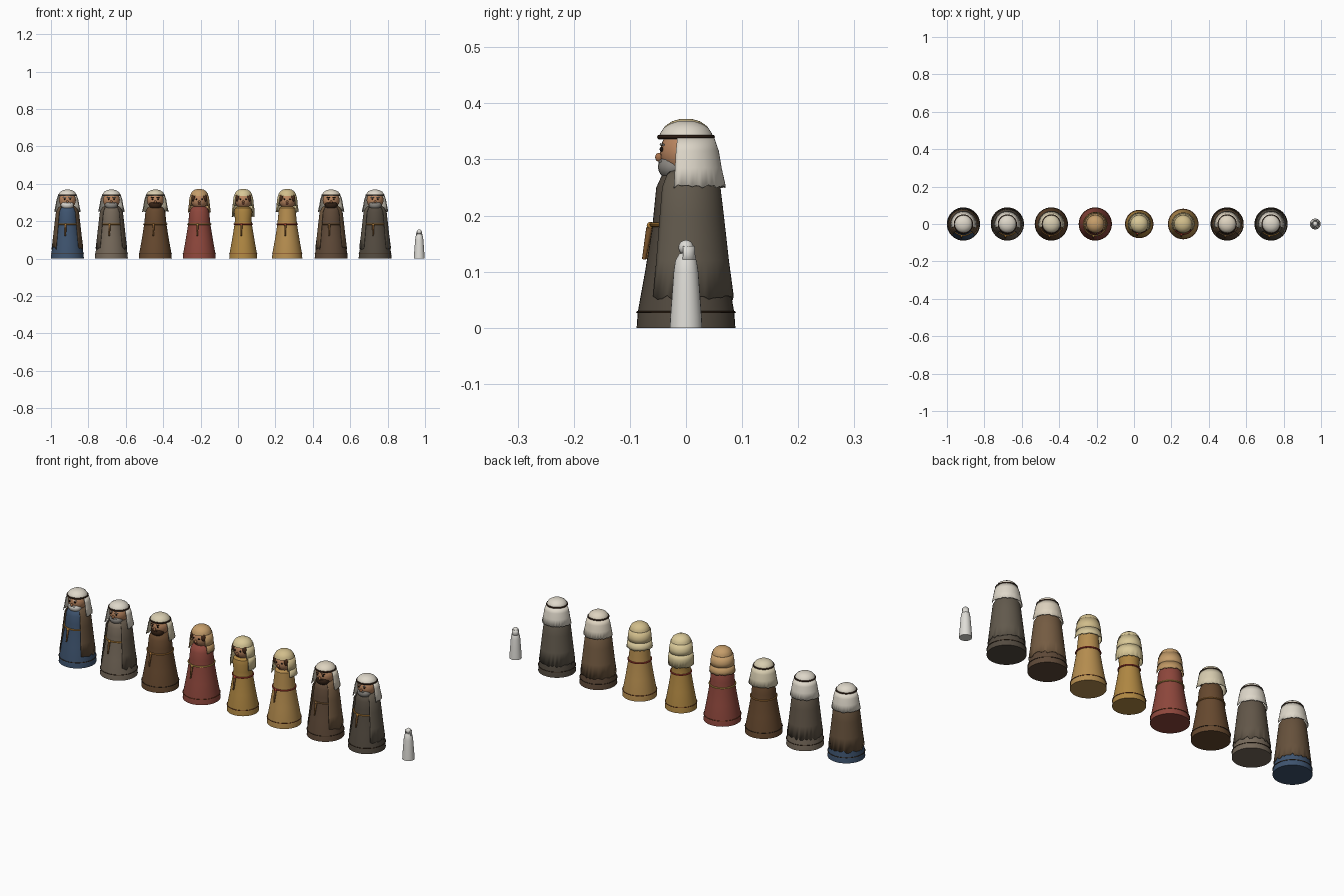
import bpy, bmesh, math, random
from mathutils import Vector

if "Cube" in bpy.data.objects:
    bpy.data.objects.remove(bpy.data.objects["Cube"])

random.seed(4)
MATS = {}


def material(code):
    if code not in MATS:
        rgb = [(int(code[i:i + 2], 16) / 255) ** 2.2 for i in (0, 2, 4)]
        MATS[code] = bpy.data.materials.new("colour_" + code)
        MATS[code].diffuse_color = (*rgb, 1)
    return MATS[code]


def finish(ob, name, color, smooth=True):
    ob.name = name
    ob.data.materials.append(material(color))
    if smooth:
        bpy.ops.object.select_all(action='DESELECT')
        ob.select_set(True)
        bpy.context.view_layer.objects.active = ob
        bpy.ops.object.shade_smooth_by_angle(angle=math.radians(40))
    return ob


def lathe(name, x, profile, color, gap=0, jag=0, thick=0, n=40):
    """Turn a (radius, z) profile; gap is the half angle left open at the front."""
    bm = bmesh.new()
    g = math.radians(gap)
    count = n + 1 if gap else n
    rows = []
    for k, (r, z) in enumerate(profile):
        row = []
        for i in range(count):
            a = g + (2 * math.pi - 2 * g) * i / n
            dz = random.uniform(-jag, jag) if k == 0 else 0
            row.append(bm.verts.new((r * math.sin(a), -r * math.cos(a), z + dz)))
        rows.append(row)
    for lo, hi in zip(rows, rows[1:]):
        for i in range(n):
            j = (i + 1) % count
            bm.faces.new((lo[i], lo[j], hi[j], hi[i]))
    if not gap and not thick:
        bm.faces.new(rows[0][::-1])
    bmesh.ops.remove_doubles(bm, verts=bm.verts, dist=1e-5)
    bmesh.ops.recalc_face_normals(bm, faces=bm.faces)
    me = bpy.data.meshes.new(name)
    bm.to_mesh(me)
    bm.free()
    ob = bpy.data.objects.new(name, me)
    ob.location.x = x
    bpy.context.collection.objects.link(ob)
    if thick:
        mod = ob.modifiers.new("thickness", 'SOLIDIFY')
        mod.thickness, mod.offset = thick, 0
    return finish(ob, name, color)


def ball(name, loc, scale, color, seg=20):
    bpy.ops.mesh.primitive_uv_sphere_add(segments=seg, ring_count=seg // 2 + 2, radius=1, location=loc)
    ob = bpy.context.object
    ob.scale = scale if isinstance(scale, tuple) else (scale,) * 3
    return finish(ob, name, color)


def ring(name, x, z, r, t, color):
    bpy.ops.mesh.primitive_torus_add(major_segments=40, minor_segments=8, major_radius=r,
                                     minor_radius=t, location=(x, 0, z))
    return finish(bpy.context.object, name, color)


def rod(name, a, b, r1, r2, color):
    a, b = Vector(a), Vector(b)
    d = b - a
    bpy.ops.mesh.primitive_cone_add(vertices=10, radius1=r1, radius2=r2, depth=d.length,
                                    location=(a + b) / 2)
    ob = bpy.context.object
    ob.rotation_euler = d.to_track_quat('Z', 'Y').to_euler()
    return finish(ob, name, color)


SKIN = "B98560"


def body(p, x, w, robe, belt, hem):
    # robe, hem, belt with knot and tail, head and face
    lathe(p + "robe", x, [(w, 0), (w - .002, .028), (w - .015, .10), (w - .028, .18), (w - .031, .21),
                          (w - .035 if w > .08 else w - .026, .25), (.044, .27), (.026, .282), (0, .284)], robe)
    ring(p + "hem", x, .028, w - .001, .0018, hem)
    r = w - .028
    ring(p + "belt", x, .184, r + .001, .004, belt)
    ball(p + "belt_knot", (x - .01, -r - .003, .182), .007, belt, 12)
    rod(p + "belt_tail", (x - .011, -r - .015, .122), (x - .01, -r - .005, .178), .0035, .006, "7A5530")
    ball(p + "head", (x, 0, .313), (.045, .046, .047), SKIN, 28)
    ball(p + "nose", (x, -.048, .304), (.006, .007, .008), "A8724E", 12)
    for s in (-1, 1):
        ball(p + "eye", (x + s * .015, -.0425, .318), .0045, "1E1814", 10)


def man(i, x, robe, coat, cloth, beard, belt):
    p = f"man_{i}_"
    body(p, x, .088, robe, belt, "3A2C20")
    if coat:  # open coat with ragged lower edge
        lathe(p + "coat", x, [(.083, .056), (.075, .12), (.066, .20), (.060, .25), (.048, .272), (.034, .282)],
              coat, gap=46, jag=.008, thick=.003)
    # beard and moustache
    ball(p + "beard", (x, -.022, .287), (.034, .028, .025), beard)
    ball(p + "moustache", (x, -.044, .296), (.016, .005, .004), beard, 12)
    for s in (-1, 1):
        rod(p + "brow", (x + s * .007, -.045, .327), (x + s * .023, -.040, .326), .002, .002, beard)
    # head cloth: cap, cord and hanging drape
    lathe(p + "cap", x, [(.049, .336), (.046, .347), (.039, .357), (.026, .365), (.012, .3685), (0, .369)], cloth)
    ring(p + "head_cord", x, .340, .0475, .004, "3B2A20")
    lathe(p + "head_drape", x, [(.069, .252), (.062, .285), (.057, .315), (.049, .338)], cloth,
          gap=72, jag=.003, thick=.003)


def woman(i, x, w, robe, veil, drape, belt, length):
    p = f"woman_{i}_"
    body(p, x, w, robe, belt, "6A3A22")
    # rounded veil, open around the face
    lathe(p + "veil_top", x, [(.048, .336), (.045, .348), (.038, .359), (.025, .368), (.011, .372), (0, .3725)], veil)
    lathe(p + "veil_side", x, [(.055, .282), (.054, .305), (.048, .338)], veil, gap=52, thick=.003)
    lathe(p + "veil_drape", x, [(.060, length), (.0585, .262), (.055, .286)], drape,
          gap=60, jag=.003, thick=.003)
    # hair line and mouth
    for s in (-1, 1):
        ball(p + "hair", (x + s * .031, -.026, .325), (.012, .014, .020), "4A3020", 12)
    ball(p + "mouth", (x, -.043, .292), (.008, .004, .002), "8A3F35", 10)


STEP = .235
xs = [-.912 + STEP * i for i in range(8)]
man(1, xs[0], "40546E", "66523E", "DDD6C8", "DCD8D0", "AE7C3A")
man(2, xs[1], "74685A", "62574A", "DDD6C8", "8E8A84", "AE7C3A")
man(3, xs[2], "664A32", None, "D6CBAE", "3A281C", "9C6C38")
woman(4, xs[3], .088, "8C483E", "C49C6A", "BE9664", "B8904A", .25)
woman(5, xs[4], .075, "AE8644", "D8C796", "D8C796", "A03C30", .225)
woman(6, xs[5], .081, "B48C50", "D0BC8A", "D6C698", "A03C30", .25)
man(7, xs[6], "5E4A3A", "745C44", "DDD2BE", "35261C", "7A5A38")
man(8, xs[7], "544C42", "625A4E", "DDD6C8", "8A8680", "AE7C3A")

# small white pillar figure
px = .969
lathe("pillar_body", px, [(.029, 0), (.028, .02), (.025, .06), (.022, .10), (.019, .120), (.012, .132), (0, .136)],
      "DEDCD6", n=24)
ball("pillar_head", (px, 0, .143), .0135, "DEDCD6", 16)
lathe("pillar_veil", px, [(.0175, .118), (.015, .133), (.0145, .146)], "DEDCD6", gap=70, thick=.002, n=20)

for m in bpy.data.materials:
    if m.users and not m.is_grease_pencil:
        m.use_nodes = True
        m.node_tree.nodes["Principled BSDF"].inputs["Base Color"].default_value = m.diffuse_color
